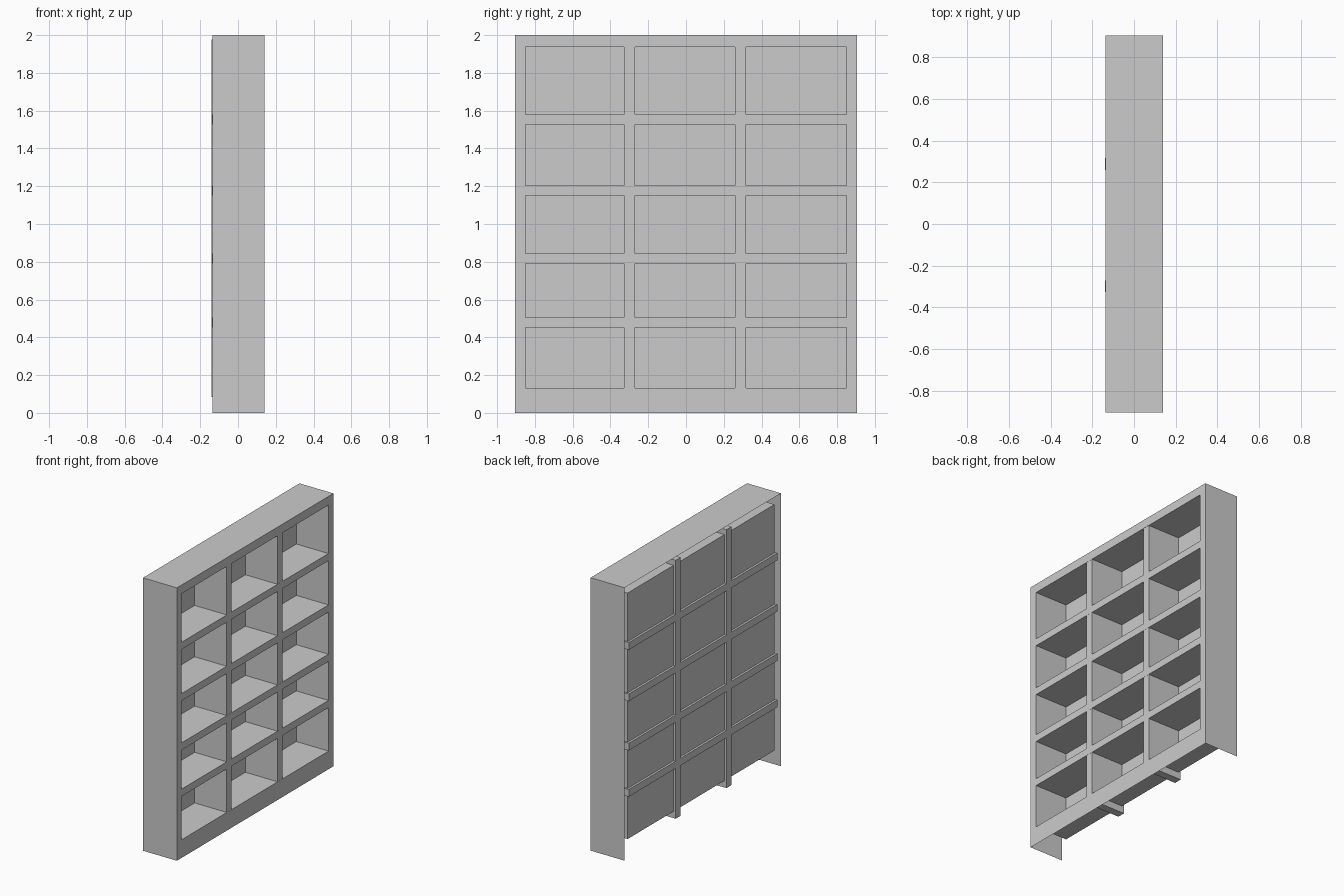
import bpy, bmesh

if "Cube" in bpy.data.objects:
    bpy.data.objects.remove(bpy.data.objects["Cube"])

FRONT, REAR = 0.139, -0.136        # open side faces +x
HALF_W, HEIGHT = 0.906, 2.0
IN_Y, IN_Z0, IN_Z1 = 0.85, 0.133, 1.936
PANEL_X = -0.122


def finish(bm, name):
    mesh = bpy.data.meshes.new(name)
    bm.to_mesh(mesh)
    bm.free()
    obj = bpy.data.objects.new(name, mesh)
    bpy.context.collection.objects.link(obj)
    return obj


def ring(bm, x, half, z0, z1):
    # rectangle in the yz plane, counter-clockwise seen from +x
    return [bm.verts.new((x, y, z)) for y, z in
            ((-half, z0), (half, z0), (half, z1), (-half, z1))]


def bridge(bm, a, b, sides=range(4)):
    for i in sides:
        j = (i + 1) % 4
        bm.faces.new((a[i], a[j], b[j], b[i]))


def box(name, x, y, z):
    bm = bmesh.new()
    bmesh.ops.create_cube(bm, size=1)
    for v in bm.verts:
        v.co = [r[0] if c < 0 else r[1] for c, r in zip(v.co, (x, y, z))]
    return finish(bm, name)


# outer casing: thin sheet frame and sides, open at the rear and below
bm = bmesh.new()
rear = ring(bm, REAR, HALF_W, 0, HEIGHT)
outer = ring(bm, FRONT, HALF_W, 0, HEIGHT)
inner = ring(bm, FRONT, IN_Y, IN_Z0, IN_Z1)
bridge(bm, outer, inner)
bridge(bm, rear, outer, (1, 2, 3))
finish(bm, "outer_casing")

# recessed tray that lines the opening and closes the back
bm = bmesh.new()
mouth = ring(bm, FRONT, IN_Y, IN_Z0, IN_Z1)
back = ring(bm, PANEL_X, IN_Y, IN_Z0, IN_Z1)
bridge(bm, mouth, back)
bm.faces.new(back)
finish(bm, "back_tray")

# upright dividers, slightly taller than the opening
for i, y in enumerate((-0.299, 0.289)):
    box(f"upright_divider_{i + 1}", (-0.139, 0.138), (y - 0.0285, y + 0.0285), (0.083, 1.977))

# shelves, running through the dividers
for i, z in enumerate((0.4775, 0.8165, 1.1775, 1.554)):
    box(f"shelf_{i + 1}", (-0.138, 0.1385), (-0.86, 0.86), (z - 0.0265, z + 0.0265))
